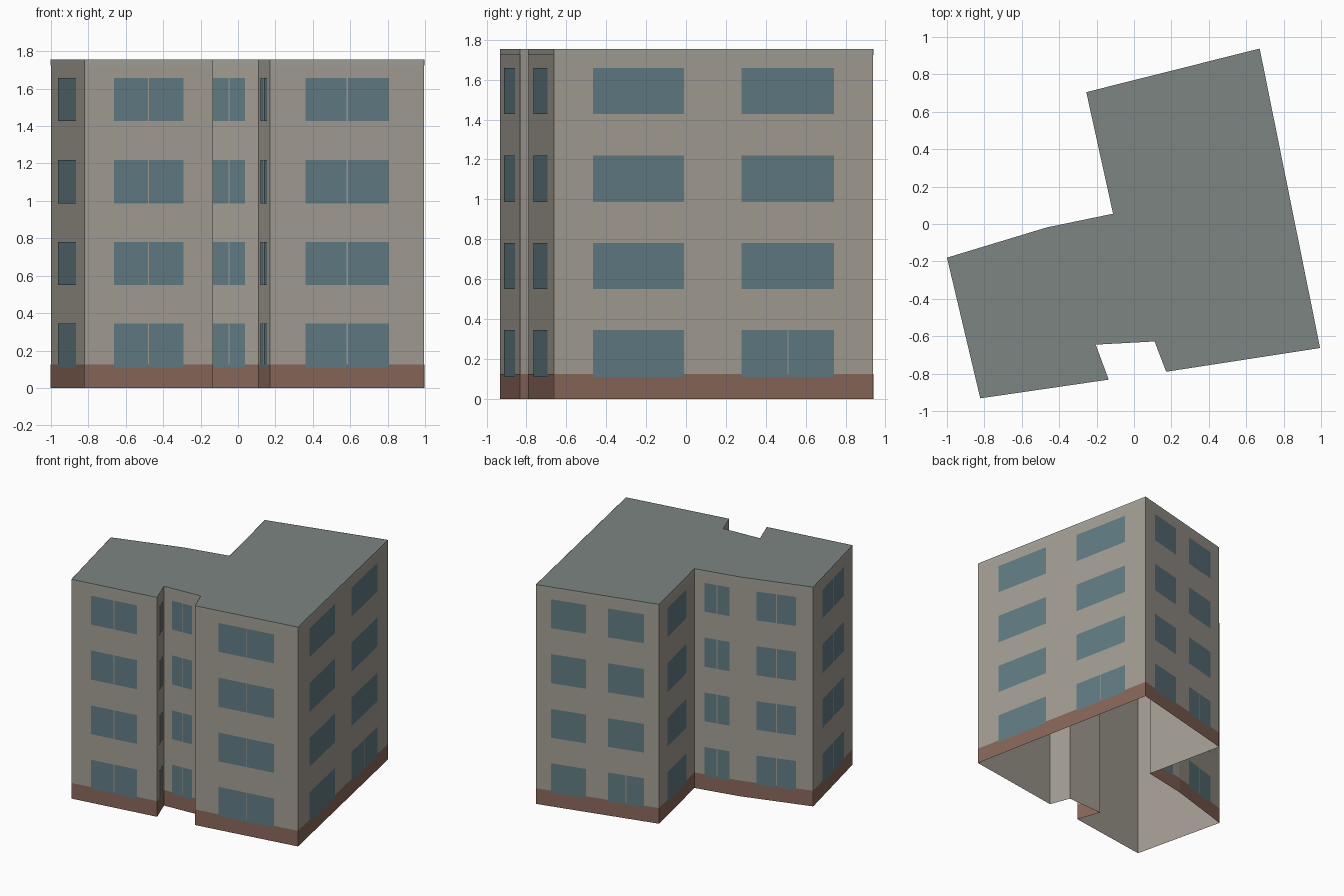
import bpy
from mathutils import Vector

if "Cube" in bpy.data.objects:
    bpy.data.objects.remove(bpy.data.objects["Cube"])

H = 1.755
# Footprint, anticlockwise from the left corner
PLAN = [(-1, -.18), (-.822, -.932), (-.135, -.832), (-.205, -.645), (.11, -.628),
        (.172, -.79), (.995, -.663), (.672, .938), (-.255, .705), (-.112, .055),
        (-.465, -.018)]
WALLS = [(Vector(a), Vector(b)) for a, b in zip(PLAN, PLAN[1:] + PLAN[:1])]
FLOORS = [(.11, .345), (.55, .78), (.987, 1.22), (1.427, 1.658)]
TWO_BAY = (6, 7)          # right and back walls carry two separate columns


def make(name, faces, color):
    mesh = bpy.data.meshes.new(name)
    verts = [v for f in faces for v in f]
    index, n = [], 0
    for f in faces:
        index.append(list(range(n, n + len(f))))
        n += len(f)
    mesh.from_pydata(verts, [], index)
    mat = bpy.data.materials.new(name)
    mat.diffuse_color = (*color, 1)
    mat.use_nodes = True
    mat.node_tree.nodes["Principled BSDF"].inputs["Base Color"].default_value = mat.diffuse_color
    mesh.materials.append(mat)
    obj = bpy.data.objects.new(name, mesh)
    bpy.context.collection.objects.link(obj)
    return obj


def panel(wall, f0, f1, z0, z1, out=0.0):
    """Upright rectangle between two fractions of a wall, set just proud of it."""
    a, b = wall
    d = b - a
    off = Vector((d.y, -d.x)).normalized() * out
    p, q = a + d * f0 + off, a + d * f1 + off
    return [(p.x, p.y, z0), (q.x, q.y, z0), (q.x, q.y, z1), (p.x, p.y, z1)]


# Plain wall shell, open underneath, and flat roof
make("walls", [panel(w, 0, 1, 0, H) for w in WALLS], (.37, .34, .295))
make("roof", [[(x, y, H) for x, y in PLAN]], (.205, .235, .225))

# Brick base course and pale band under the roof edge
make("base_course", [panel(w, 0, 1, 0, .125, .0015) for w in WALLS], (.25, .135, .10))
make("roof_band", [panel(w, 0, 1, H - .03, H, .0015) for w in WALLS], (.36, .36, .325))

# Window panes; a narrow gap forms the mullion
panes = []
for i, wall in enumerate(WALLS):
    gap = .003 / (wall[1] - wall[0]).length
    for level, (z0, z1) in enumerate(FLOORS):
        if i in TWO_BAY:
            spans = [(.122, .408)]
            spans += [(.588, .733 - gap), (.733 + gap, .878)] if level == 0 else [(.588, .878)]
        else:
            spans = [(.23, .5 - gap), (.5 + gap, .77)]
        panes += [panel(wall, s, e, z0, z1, .003) for s, e in spans]
make("windows", panes, (.12, .20, .23))
